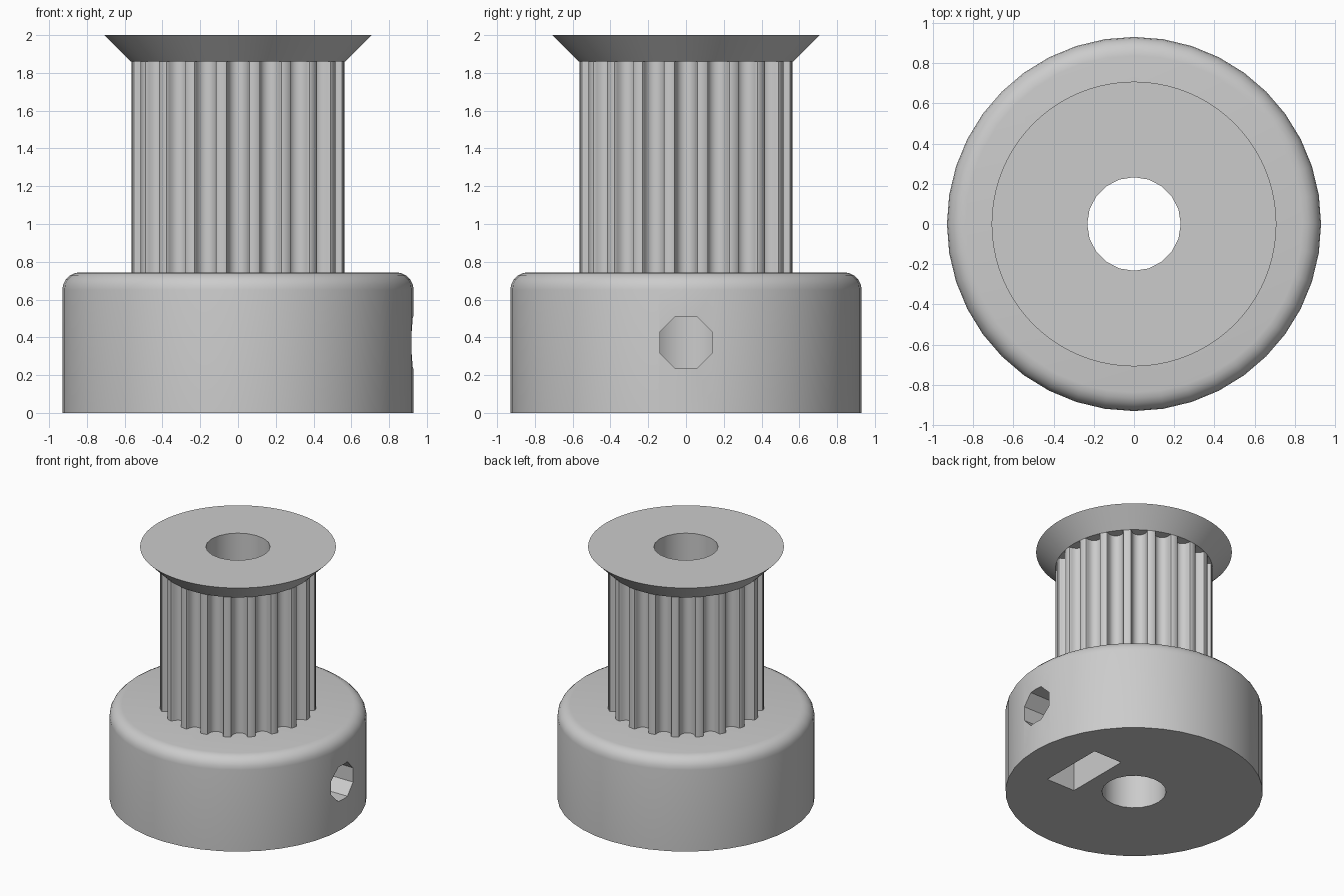
import bpy, bmesh
from math import pi, sin, cos, sqrt
from mathutils import Vector

UNIT = 2 / 21.5          # model units per millimetre of the machined part
BASE_TOP, TEETH_TOP, TOP = 8, 20, 21.5
BORE, BARREL, TEETH = 2.5, 6.11, 20

if "Cube" in bpy.data.objects:
    bpy.data.objects.remove(bpy.data.objects["Cube"])

gray = bpy.data.materials.new("light_gray")
gray.use_nodes = True
gray.diffuse_color = (0.6, 0.6, 0.6, 1)
gray.node_tree.nodes["Principled BSDF"].inputs["Base Color"].default_value = gray.diffuse_color


def circle(radius, sides, turn=0.0):
    return [(radius * cos(turn + 2 * pi * i / sides),
             radius * sin(turn + 2 * pi * i / sides)) for i in range(sides)]


def loft(name, layers, along_x=False):
    """Closed solid from stacked (outline, height) layers, along z or x."""
    bm = bmesh.new()
    rings = []
    for outline, h in layers:
        pts = [(h, a, b) if along_x else (a, b, h) for a, b in outline]
        rings.append([bm.verts.new(Vector(p) * UNIT) for p in pts])
    for low, high in zip(rings, rings[1:]):
        n = len(low)
        for i in range(n):
            j = (i + 1) % n
            bm.faces.new((low[i], low[j], high[j], high[i]))
    bm.faces.new(rings[0][::-1])
    bm.faces.new(rings[-1])
    mesh = bpy.data.meshes.new(name)
    bm.to_mesh(mesh)
    bm.free()
    obj = bpy.data.objects.new(name, mesh)
    bpy.context.collection.objects.link(obj)
    mesh.materials.append(gray)
    return obj


def finish(obj, cutters):
    """Cut the holes, then smooth the round faces."""
    bpy.ops.object.select_all(action='DESELECT')
    bpy.context.view_layer.objects.active = obj
    obj.select_set(True)
    for cutter in cutters:
        mod = obj.modifiers.new("cut", 'BOOLEAN')
        mod.operation, mod.solver, mod.object = 'DIFFERENCE', 'EXACT', cutter
        bpy.ops.object.modifier_apply(modifier=mod.name)
    bpy.ops.object.shade_smooth_by_angle(angle=pi / 6)


# Hub base with a rounded upper rim
rim = [(9 + cos(k * pi / 10), BASE_TOP - 1 + sin(k * pi / 10)) for k in range(6)]
base = loft("hub_base", [(circle(10, 40), 0)] + [(circle(r, 40), z) for r, z in rim])

# Toothed barrel: half of one groove, mirrored and repeated around the axis
half = [(0.747, 0), (0.648, 0.037), (0.598, 0.131), (0.579, 0.238), (0.547, 0.343),
        (0.505, 0.444), (0.452, 0.54), (0.358, 0.637), (0.248, 0.707), (0.127, 0.75)]
groove = [(-t, d) for t, d in half] + [(0, 0.764)] + half[::-1]
mouth = sqrt(BARREL ** 2 - half[0][0] ** 2)
outline = []
for i in range(TEETH):
    a = 2 * pi * i / TEETH
    for t, d in groove:
        r = mouth - d
        outline.append((r * cos(a) - t * sin(a), r * sin(a) + t * cos(a)))
    a += pi / TEETH
    outline.append((BARREL * cos(a), BARREL * sin(a)))
barrel = loft("toothed_barrel", [(outline, BASE_TOP), (outline, TEETH_TOP)])

# Flared belt retainer
flange = loft("top_flange", [(circle(BARREL, 80), TEETH_TOP),
                             (circle(BARREL + 1.5, 80), TOP)])

# Cutters: shaft bore, set screw hole, nut pocket open at the bottom
bore = loft("bore_cutter", [(circle(BORE, 20), -1), (circle(BORE, 20), TOP + 1)])
mid = BASE_TOP / 2
octagon = [(a, b + mid) for a, b in circle(1.6, 8, pi / 8)]
screw = loft("screw_cutter", [(octagon, 0), (octagon, 11)], along_x=True)
right_side = [(2.85, -1), (2.85, mid), (2.6, mid), (2.6, mid + 1.5)]
pocket = right_side + [(0, mid + 3)] + [(-a, b) for a, b in right_side[::-1]]
nut = loft("nut_cutter", [(pocket, 3.7), (pocket, 6.4)], along_x=True)

finish(base, [bore, screw, nut])
finish(barrel, [bore])
finish(flange, [bore])
for cutter in (bore, screw, nut):
    bpy.data.objects.remove(cutter)
